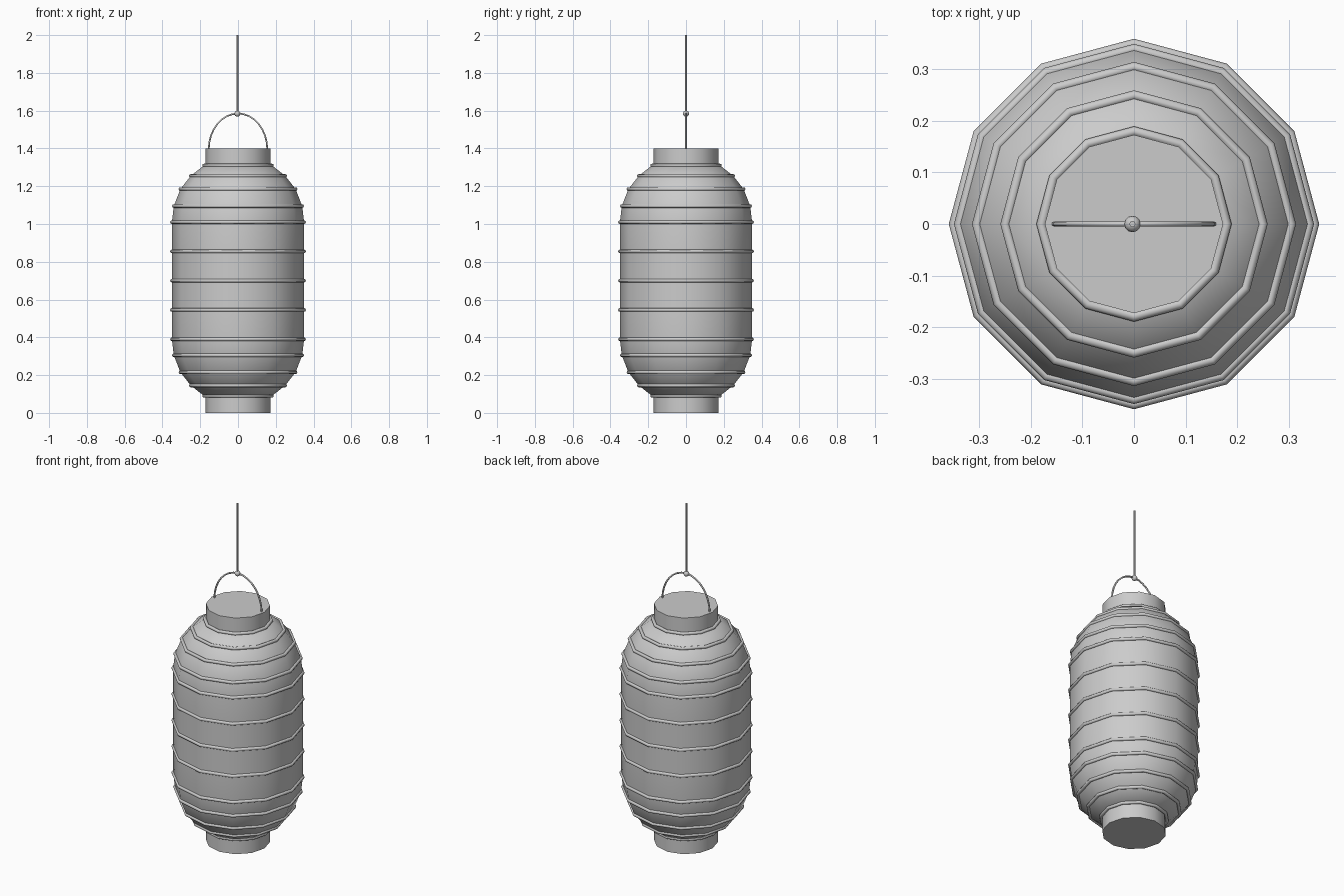
import bpy, bmesh, math

if "Cube" in bpy.data.objects:
    bpy.data.objects.remove(bpy.data.objects["Cube"])

SIDES = 12
MID = 0.70  # the paper body mirrors about this height


def smooth(obj, angle=40):
    bpy.ops.object.select_all(action='DESELECT')
    obj.select_set(True)
    bpy.context.view_layer.objects.active = obj
    bpy.ops.object.shade_smooth_by_angle(angle=math.radians(angle))


def cylinder(name, r, z0, z1, sides, x=0.0):
    bpy.ops.mesh.primitive_cylinder_add(vertices=sides, radius=r, depth=z1 - z0,
                                        location=(x, 0, (z0 + z1) / 2))
    obj = bpy.context.object
    obj.name = name
    smooth(obj)
    return obj


def lathe(name, profile):
    bm = bmesh.new()
    rows = []
    for r, z in profile:
        rows.append([bm.verts.new((r * math.cos(a), r * math.sin(a), z))
                     for a in (2 * math.pi * i / SIDES for i in range(SIDES))])
    for lo, hi in zip(rows, rows[1:]):
        for i in range(SIDES):
            j = (i + 1) % SIDES
            bm.faces.new((lo[i], lo[j], hi[j], hi[i]))
    bm.faces.new(rows[0][::-1])
    bm.faces.new(rows[-1])
    mesh = bpy.data.meshes.new(name)
    bm.to_mesh(mesh)
    bm.free()
    obj = bpy.data.objects.new(name, mesh)
    bpy.context.collection.objects.link(obj)
    smooth(obj)
    return obj


# Paper body: half profile (radius, height above middle), mirrored
half = [(0.35, 0.155), (0.35, 0.31), (0.34, 0.395),
        (0.305, 0.485), (0.25, 0.555), (0.18, 0.61)]
profile = ([(r, MID - h) for r, h in reversed(half)] + [(0.35, MID)]
           + [(r, MID + h) for r, h in half])
lathe("paper_body", profile)

# Ribs follow the body profile
for n, (r, z) in enumerate(profile):
    bpy.ops.mesh.primitive_torus_add(major_segments=SIDES, minor_segments=8,
                                     major_radius=r, minor_radius=0.0095,
                                     location=(0, 0, z))
    rib = bpy.context.object
    rib.name = f"rib_{n + 1}"
    smooth(rib, 60)

# End collars
cylinder("bottom_collar", 0.173, 0.0, 0.10, SIDES)
cylinder("top_collar", 0.173, 1.30, 1.40, SIDES)

# Wire handle arch
curve = bpy.data.curves.new("wire_handle", 'CURVE')
curve.dimensions = '3D'
curve.bevel_depth = 0.005
curve.bevel_resolution = 1
curve.use_fill_caps = True
steps = 16
spline = curve.splines.new('POLY')
spline.points.add(steps)
for i, p in enumerate(spline.points):
    a = math.pi * i / steps
    p.co = (-0.155 * math.cos(a), 0, 1.395 + 0.19 * math.sin(a), 1)
handle = bpy.data.objects.new("wire_handle", curve)
bpy.context.collection.objects.link(handle)

# Knot and hanging cord
bpy.ops.mesh.primitive_uv_sphere_add(segments=12, ring_count=8, radius=0.016,
                                     location=(-0.003, 0, 1.584))
knot = bpy.context.object
knot.name = "knot"
smooth(knot, 60)
cylinder("hanging_cord", 0.006, 1.58, 2.0, 8, x=-0.003)
